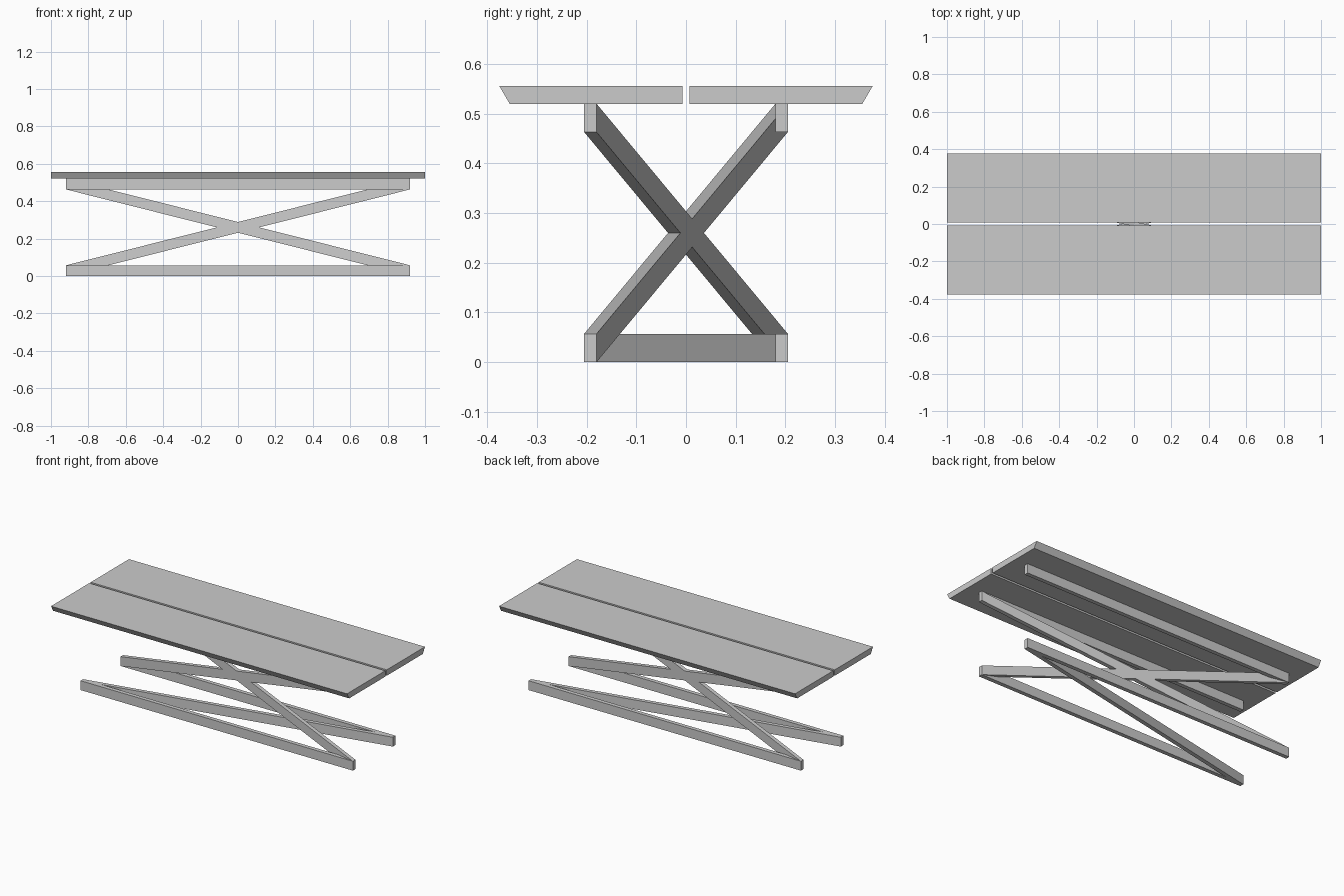
import bpy
import bmesh

if "Cube" in bpy.data.objects:
    bpy.data.objects.remove(bpy.data.objects["Cube"], do_unlink=True)

grey = bpy.data.materials.new("plain grey")
grey.use_nodes = True
colour = (0.6, 0.6, 0.6, 1)
grey.diffuse_color = colour
grey.node_tree.nodes["Principled BSDF"].inputs["Base Color"].default_value = colour

END = 0.92      # half length of the frame
RAIL_Y = 0.1925  # centre line of the rails
HALF_T = 0.0125  # half thickness of the boards
BOARD_H = 0.057
TOP_Z = 0.52
UPPER_Z = TOP_Z - BOARD_H


def loft(name, start, end):
    """Solid between two matching end profiles."""
    bm = bmesh.new()
    a = [bm.verts.new(p) for p in start]
    b = [bm.verts.new(p) for p in end]
    bm.faces.new(a)
    bm.faces.new(b[::-1])
    for i in range(len(a)):
        j = (i + 1) % len(a)
        bm.faces.new((a[j], a[i], b[i], b[j]))
    bmesh.ops.recalc_face_normals(bm, faces=bm.faces)
    mesh = bpy.data.meshes.new(name)
    bm.to_mesh(mesh)
    bm.free()
    mesh.materials.append(grey)
    obj = bpy.data.objects.new(name, mesh)
    bpy.context.collection.objects.link(obj)


def board(name, y0, z0, y1, z1):
    """Upright board from the -x end to the +x end of the frame."""
    def section(x, y, z):
        return [(x, y - HALF_T, z), (x, y + HALF_T, z),
                (x, y + HALF_T, z + BOARD_H), (x, y - HALF_T, z + BOARD_H)]
    loft(name, section(-END, y0, z0), section(END, y1, z1))


for side, s in (("front", -1), ("back", 1)):
    # Tabletop plank with an undercut outer edge
    profile = [(0.007, TOP_Z), (0.355, TOP_Z), (0.376, 0.556), (0.007, 0.556)]
    loft(side + "_tabletop_plank",
         [(-1, s * y, z) for y, z in profile],
         [(1, s * y, z) for y, z in profile])
    # Long rails
    y = s * RAIL_Y
    board(side + "_floor_rail", y, 0, y, 0)
    board(side + "_upper_rail", y, UPPER_Z, y, UPPER_Z)

# Crossed legs in one diagonal plane, and the floor brace on the other diagonal
board("rising_leg", RAIL_Y, 0, -RAIL_Y, UPPER_Z)
board("falling_leg", RAIL_Y, UPPER_Z, -RAIL_Y, 0)
board("floor_brace", -RAIL_Y, 0, RAIL_Y, 0)
